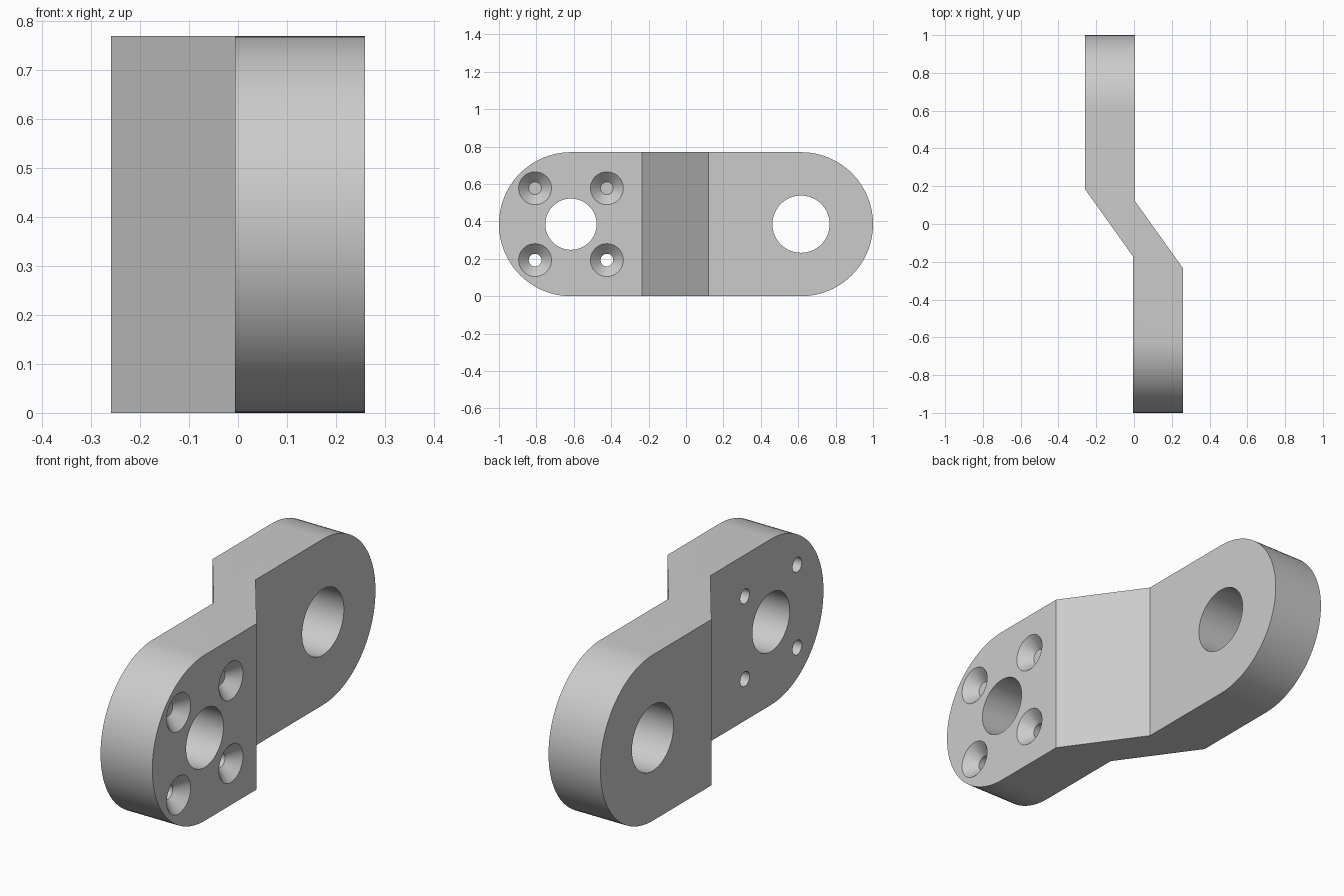
import bpy
import bmesh
import math
from mathutils import Matrix, Vector

cube = bpy.data.objects.get("Cube")
if cube:
    bpy.data.objects.remove(cube, do_unlink=True)

HEIGHT = 0.77
RADIUS = HEIGHT / 2
END_Y = 1 - RADIUS      # centre of each rounded end
OUTER_X = 0.26          # outer face of each plate
INNER_X = 0.006         # inner face of each plate

metal = bpy.data.materials.new("plain grey metal")
metal.use_nodes = True
grey = (0.6, 0.6, 0.6, 1)
metal.diffuse_color = grey
metal.node_tree.nodes["Principled BSDF"].inputs["Base Color"].default_value = grey


def add_object(name, bm):
    bmesh.ops.recalc_face_normals(bm, faces=bm.faces)
    mesh = bpy.data.meshes.new(name)
    bm.to_mesh(mesh)
    bm.free()
    mesh.materials.append(metal)
    obj = bpy.data.objects.new(name, mesh)
    bpy.context.collection.objects.link(obj)
    return obj


def prism(name, points, direction):
    bm = bmesh.new()
    face = bm.faces.new([bm.verts.new(p) for p in points])
    new = bmesh.ops.extrude_face_region(bm, geom=[face])["geom"]
    verts = [v for v in new if isinstance(v, bmesh.types.BMVert)]
    bmesh.ops.translate(bm, verts=verts, vec=Vector(direction))
    return add_object(name, bm)


def cone(name, y, z, x_start, x_end, r_start, r_end, sides):
    """Round cutter running along x."""
    bm = bmesh.new()
    place = Matrix.Translation(((x_start + x_end) / 2, y, z)) @ Matrix.Rotation(math.pi / 2, 4, "Y")
    bmesh.ops.create_cone(bm, cap_ends=True, segments=sides, radius1=r_start,
                          radius2=r_end, depth=x_end - x_start, matrix=place)
    return add_object(name, bm)


def combine(target, cutter, operation):
    mod = target.modifiers.new(operation.title(), "BOOLEAN")
    mod.operation = operation
    mod.solver = "EXACT"
    mod.object = cutter
    bpy.ops.object.modifier_apply(modifier=mod.name)
    bpy.data.objects.remove(cutter, do_unlink=True)


# Cranked plate: half the plan profile, repeated by half-turn symmetry
half = [(INNER_X, 1.2), (INNER_X, 0.12), (OUTER_X, -0.235), (OUTER_X, -1.2)]
plan = half + [(-x, -y) for x, y in half]
plan[5] = (-INNER_X, -0.17)
plan[6] = (-OUTER_X, 0.185)
bracket = prism("offset_bracket", [(x, y, -0.2) for x, y in plan], (0, 0, HEIGHT + 0.4))
bpy.context.view_layer.objects.active = bracket
bracket.select_set(True)

# Rounded outline
STEPS = 48
outline = []
for side in (1, -1):
    for i in range(STEPS + 1):
        a = math.pi * i / STEPS
        outline.append((-0.5, side * (END_Y + RADIUS * math.sin(a)),
                        RADIUS + side * RADIUS * math.cos(a)))
combine(bracket, prism("outline_cutter", outline, (1, 0, 0)), "INTERSECT")

# Large bores
for y, r in ((-END_Y, 0.137), (END_Y, 0.153)):
    combine(bracket, cone("bore_cutter", y, RADIUS, -0.5, 0.5, r, r, 64), "DIFFERENCE")

# Countersunk screw holes around the front bore
HOLE, SINK, DEPTH, EXTRA = 0.034, 0.088, 0.054, 0.02
for sy in (-1, 1):
    for sz in (-1, 1):
        y, z = -END_Y + sy * 0.192, RADIUS + sz * 0.192
        combine(bracket, cone("screw_cutter", y, z, -0.5, 0.5, HOLE, HOLE, 32), "DIFFERENCE")
        combine(bracket, cone("countersink_cutter", y, z, OUTER_X - DEPTH, OUTER_X + EXTRA,
                              HOLE, SINK + EXTRA, 32), "DIFFERENCE")

bpy.ops.object.shade_smooth_by_angle(angle=math.radians(25))
